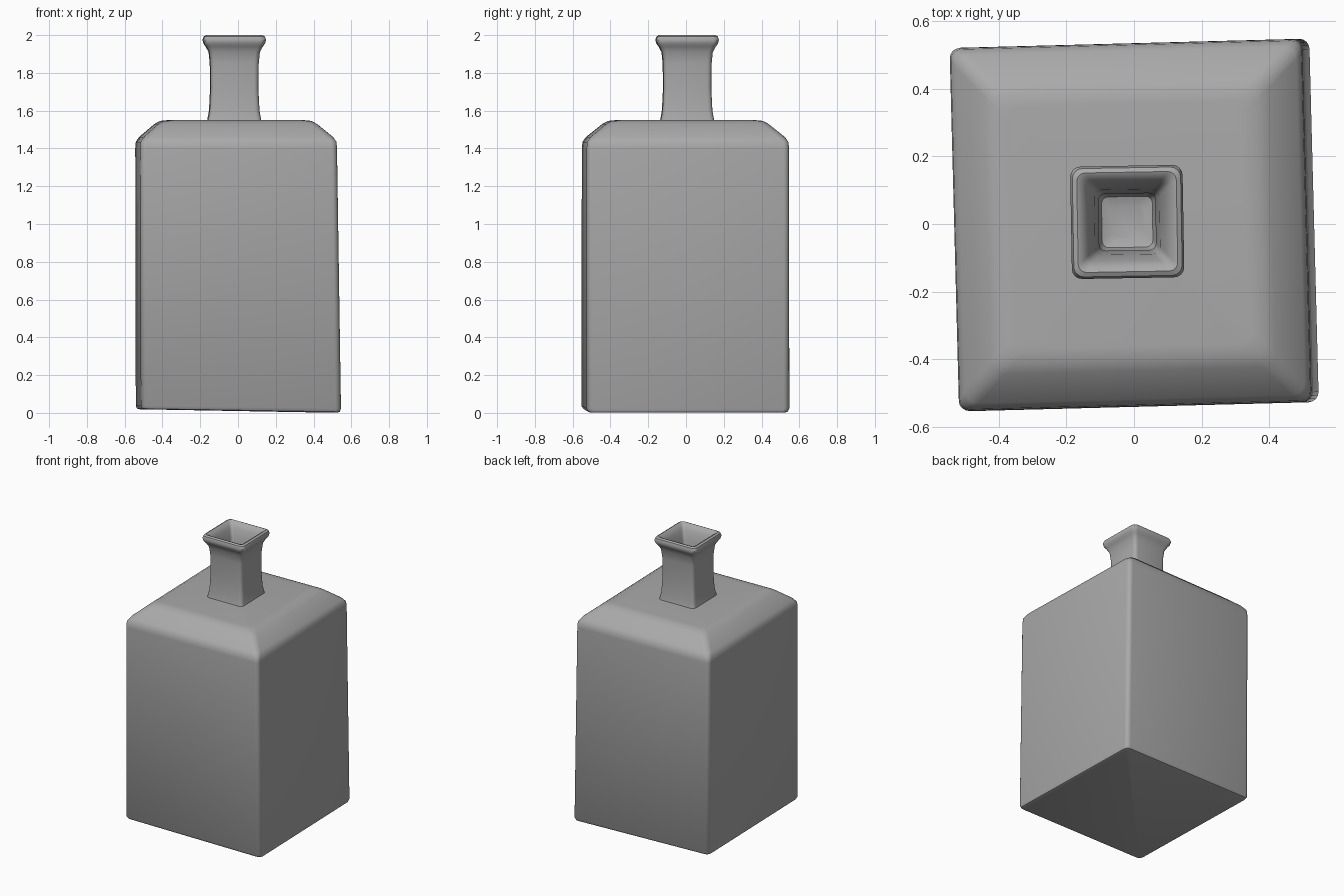
import bpy, bmesh, math

old = bpy.data.objects.get("Cube")
if old:
    bpy.data.objects.remove(old, do_unlink=True)

grey = bpy.data.materials.new("plain grey")
grey.use_nodes = True
grey.diffuse_color = (0.4, 0.4, 0.4, 1)
bsdf = grey.node_tree.nodes["Principled BSDF"]
bsdf.inputs["Base Color"].default_value = grey.diffuse_color
bsdf.inputs["Roughness"].default_value = 0.7


def ring(bm, z, hx, hy, r, cx=0.0, cy=0.0, yaw=1.5, tilt=0.0, steps=4):
    """One rounded rectangle of vertices at height z."""
    a = math.radians(yaw)
    verts = []
    for q, (sx, sy) in enumerate(((1, 1), (-1, 1), (-1, -1), (1, -1))):
        for i in range(steps + 1):
            t = math.pi / 2 * (q + i / steps)
            x = sx * (hx - r) + r * math.cos(t)
            y = sy * (hy - r) + r * math.sin(t)
            verts.append(bm.verts.new((cx + x * math.cos(a) - y * math.sin(a),
                                       cy + x * math.sin(a) + y * math.cos(a),
                                       z - tilt * x)))
    return verts


def loft(name, sections):
    """Skin rounded rectangles from first to last and cap both ends."""
    bm = bmesh.new()
    rings = [ring(bm, **s) for s in sections]
    n = len(rings[0])
    for low, high in zip(rings, rings[1:]):
        for i in range(n):
            j = (i + 1) % n
            bm.faces.new((low[i], low[j], high[j], high[i]))
    bm.faces.new(rings[0][::-1])
    bm.faces.new(rings[-1])
    mesh = bpy.data.meshes.new(name)
    bm.to_mesh(mesh)
    bm.free()
    mesh.materials.append(grey)
    obj = bpy.data.objects.new(name, mesh)
    bpy.context.collection.objects.link(obj)
    bpy.ops.object.select_all(action='DESELECT')
    obj.select_set(True)
    bpy.context.view_layer.objects.active = obj
    bpy.ops.object.shade_smooth_by_angle(angle=math.radians(40))
    return obj


# Square body with a slightly slanted base and sloping shoulders
body = [dict(z=z, hx=hx, hy=hy, r=r, cx=cx, cy=-0.003, tilt=tilt)
        for z, hx, hy, r, cx, tilt in (
            (0.010, 0.510, 0.515, 0.02, 0.002, 0.018),
            (0.014, 0.524, 0.528, 0.03, 0.002, 0.016),
            (0.030, 0.530, 0.537, 0.03, 0.002, 0.012),
            (1.400, 0.521, 0.536, 0.03, -0.010, 0),
            (1.435, 0.518, 0.532, 0.03, -0.010, 0),
            (1.460, 0.502, 0.515, 0.04, -0.010, 0),
            (1.530, 0.420, 0.430, 0.04, -0.012, 0),
            (1.546, 0.390, 0.400, 0.04, -0.012, 0),
            (1.550, 0.350, 0.360, 0.04, -0.012, 0))]
loft("bottle_body", body)

# Waisted square neck, rolled lip and hollow mouth
neck = [dict(z=z, hx=h, hy=h, r=r, cx=-0.02, cy=0.006, yaw=1)
        for z, h, r in (
            (1.530, 0.145, 0.025), (1.555, 0.140, 0.025),
            (1.600, 0.132, 0.025), (1.720, 0.126, 0.025),
            (1.850, 0.128, 0.025), (1.910, 0.134, 0.025),
            (1.940, 0.150, 0.028), (1.955, 0.161, 0.03),
            (1.975, 0.166, 0.03), (1.993, 0.160, 0.03),
            (2.000, 0.147, 0.025), (1.994, 0.133, 0.02),
            (1.960, 0.115, 0.02), (1.900, 0.096, 0.02),
            (1.800, 0.084, 0.02), (1.640, 0.086, 0.02),
            (1.610, 0.075, 0.02), (1.600, 0.050, 0.02))]
loft("bottle_neck", neck)
